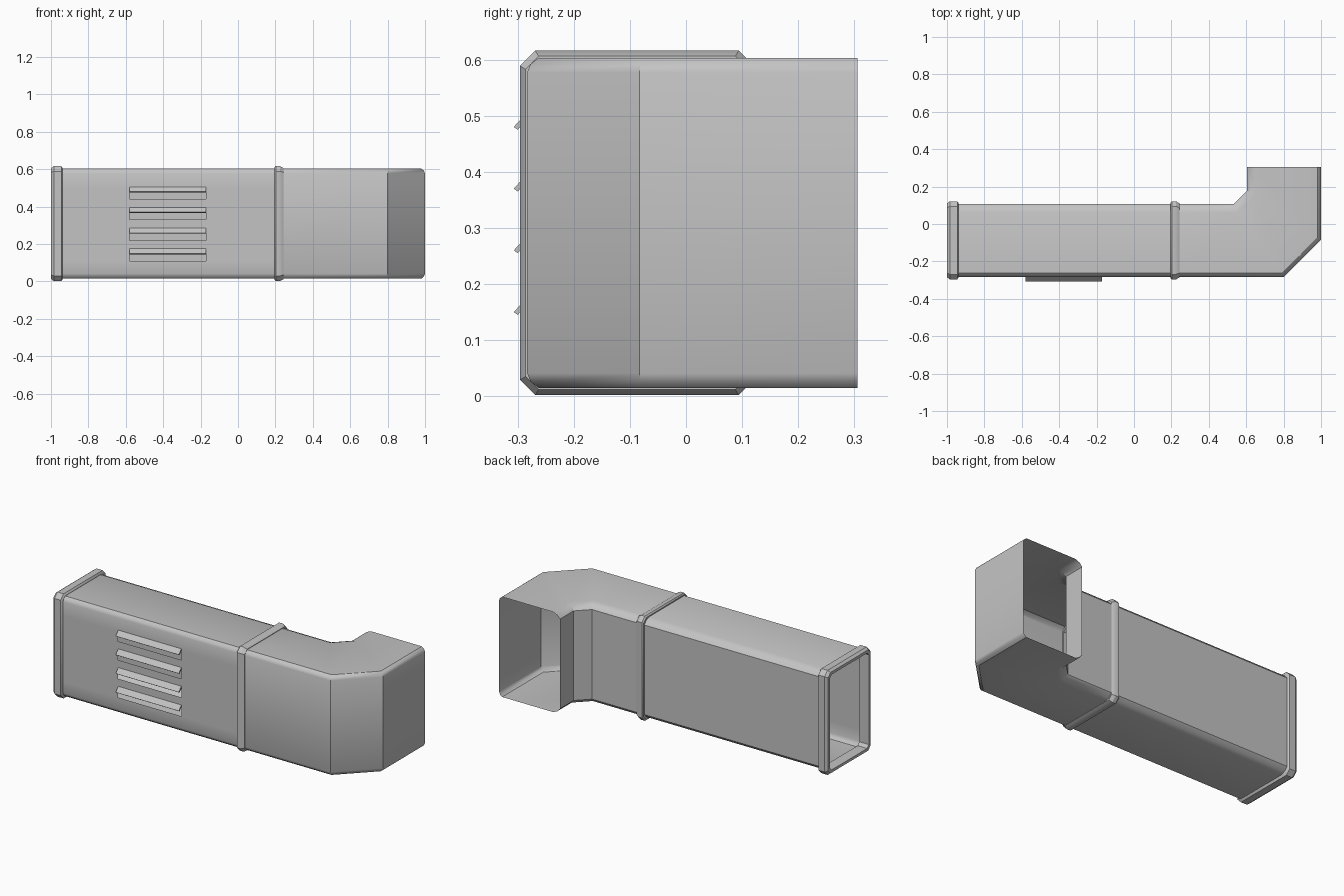
import bpy
import bmesh
import math

cube = bpy.data.objects.get("Cube")
if cube:
    bpy.data.objects.remove(cube)

grey = bpy.data.materials.new("duct_grey")
grey.use_nodes = True
colour = (0.55, 0.55, 0.55, 1)
grey.diffuse_color = colour
grey.node_tree.nodes["Principled BSDF"].inputs["Base Color"].default_value = colour

FRONT, BACK, BOTTOM, TOP = -0.283, 0.108, 0.015, 0.603
T = math.tan(math.pi / 8)          # mitre factor of a 45 degree bend


def finish(name, bm, recalc=True):
    bmesh.ops.remove_doubles(bm, verts=bm.verts[:], dist=0.0005)
    if recalc:
        bmesh.ops.recalc_face_normals(bm, faces=bm.faces[:])
    mesh = bpy.data.meshes.new(name)
    bm.to_mesh(mesh)
    bm.free()
    mesh.materials.append(grey)
    obj = bpy.data.objects.new(name, mesh)
    bpy.context.collection.objects.link(obj)
    bpy.ops.object.select_all(action="DESELECT")
    obj.select_set(True)
    bpy.context.view_layer.objects.active = obj
    bpy.ops.object.shade_smooth_by_angle(angle=math.radians(32))
    return obj


def skin(bm, loops, skip=()):
    """Bridge closed loops of points, leaving out the named segments."""
    rows = [[bm.verts.new(p) for p in loop] for loop in loops]
    n = len(rows[0])
    for a, b in zip(rows, rows[1:]):
        for i in range(n):
            if i not in skip:
                j = (i + 1) % n
                bm.faces.new((a[i], b[i], b[j], a[j]))


# Duct section: (outer or inner wall, inset from that wall, height)
upper = [("o", 0, 0.577), ("o", 0.006, 0.592), ("o", 0.02, TOP),
         ("i", 0.045, TOP), ("i", 0.018, 0.592), ("i", 0, 0.572)]
section = upper + [(s, d, TOP + BOTTOM - z) for s, d, z in reversed(upper)]


def station(outer, outer_dir, inner, inner_dir):
    loop = []
    for side, d, z in section:
        p, v = (outer, outer_dir) if side == "o" else (inner, inner_dir)
        loop.append((p[0] + v[0] * d, p[1] + v[1] * d, z))
    return loop


def straight(x):
    return station((x, FRONT), (0, 1), (x, BACK), (0, -1))


# Straight duct with slots cut in the front wall
vent_heights = [0.15, 0.26, 0.37, 0.48]
xs = [-0.98, -0.58, -0.17, 0.22]
bm = bmesh.new()
skin(bm, [straight(x) for x in xs], skip=(len(section) - 1,))
zs = [section[-1][2]]
for z in vent_heights:
    zs += [z - 0.04, z + 0.015]
zs.append(section[0][2])
for c in range(3):
    # plain side panels span the full height, the middle one is slotted
    for r in range(len(zs) - 1):
        if c == 1 and r % 2 == 1:
            continue
        corners = [(xs[c], zs[r]), (xs[c + 1], zs[r]),
                   (xs[c + 1], zs[r + 1]), (xs[c], zs[r + 1])]
        bm.faces.new([bm.verts.new((x, FRONT, z)) for x, z in corners])
finish("straight_duct", bm)

# Elbow turning to the back
bm = bmesh.new()
skin(bm, [
    straight(0.22),
    station((0.8, FRONT), (-T, 1), (0.535, BACK), (T, -1)),
    station((1, FRONT + 0.2), (-1, T), (0.605, BACK + 0.07), (1, -T)),
    station((1, 0.306), (-1, 0), (0.605, 0.306), (1, 0)),
])
finish("elbow_duct", bm)


# Collars around the duct
def collar_loop(x, d):
    c = 0.022 + d * 0.4
    y0, y1, z0, z1 = FRONT - d, BACK + d, BOTTOM - d, TOP + d
    return [(x, y, z) for y, z in (
        (y0, z0 + c), (y0, z1 - c), (y0 + c, z1), (y1 - c, z1),
        (y1, z1 - c), (y1, z0 + c), (y1 - c, z0), (y0 + c, z0))]


def collar(name, profile):
    bm = bmesh.new()
    skin(bm, [collar_loop(x, d) for x, d in profile + profile[:1]])
    finish(name, bm)


collar("end_collar", [(-1, -0.014), (-1, 0.002), (-0.985, 0.013),
                      (-0.945, 0.013), (-0.938, 0.004), (-0.938, -0.014)])
collar("joint_collar", [(0.195, -0.008), (0.195, 0.006), (0.202, 0.013),
                        (0.225, 0.013), (0.243, 0.003), (0.243, -0.008)])

# Sloping louvre slats over the slots
for i, z in enumerate(vent_heights):
    bm = bmesh.new()
    profile = [(FRONT, z + 0.026), (-0.307, z), (-0.3, z - 0.005), (FRONT, z + 0.013)]
    ends = [[bm.verts.new((x, y, z1)) for y, z1 in profile] for x in xs[1:3]]
    for k in range(4):
        j = (k + 1) % 4
        bm.faces.new((ends[0][k], ends[1][k], ends[1][j], ends[0][j]))
    for end in ends:
        bm.faces.new(end)
    finish("louvre_slat_%d" % (i + 1), bm)
